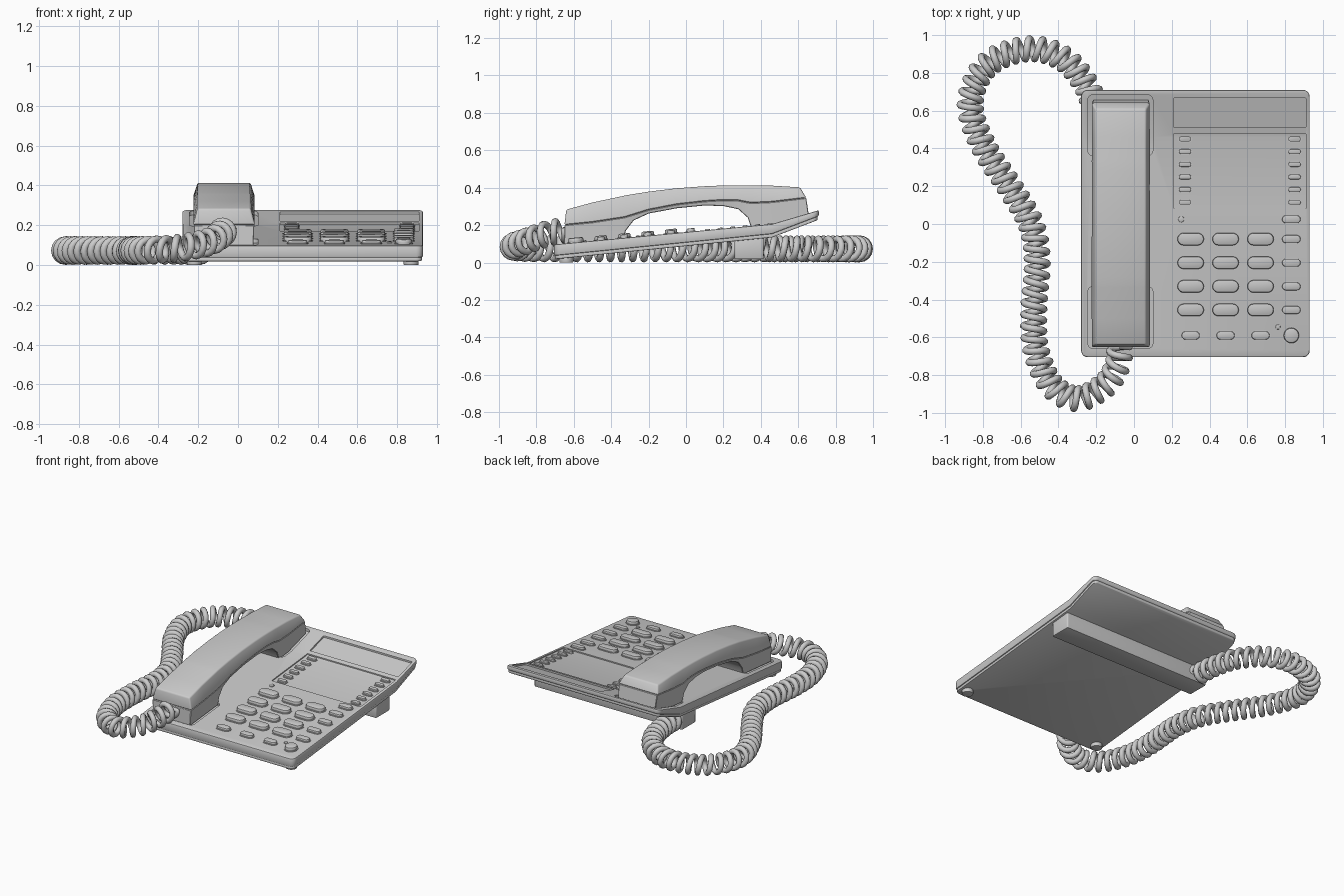
import bpy, bmesh, math
from mathutils import Vector

if "Cube" in bpy.data.objects:
    bpy.data.objects.remove(bpy.data.objects["Cube"])

KINK = 0.46                      # where the housing bends upward


def top(y, o=0.0):
    return 0.097 + 0.094 * (y + 0.7) + 0.2 * max(0, y - KINK) + o


def under(y, o=0.0):
    return 0.018 + 0.10 * (y + 0.7) + 0.28 * max(0, y - KINK) + o


def off(fn, o):
    return lambda y: fn(y, o)


def flat(z):
    return lambda y: z


def finish(name, bm, bevel=0.0, segs=2):
    bmesh.ops.recalc_face_normals(bm, faces=bm.faces[:])
    if bevel:
        edges = [e for e in bm.edges if e.calc_face_angle(0) > 0.7]
        bmesh.ops.bevel(bm, geom=edges, offset=bevel, segments=segs, profile=0.5,
                        affect='EDGES', clamp_overlap=True)
    me = bpy.data.meshes.new(name)
    bm.to_mesh(me)
    bm.free()
    ob = bpy.data.objects.new(name, me)
    bpy.context.collection.objects.link(ob)
    smooth(ob)
    return ob


def smooth(ob):
    bpy.ops.object.select_all(action='DESELECT')
    ob.select_set(True)
    bpy.context.view_layer.objects.active = ob
    bpy.ops.object.shade_smooth_by_angle(angle=math.radians(35))


def prism(name, x, y, w, d, r, lo, hi, bevel=0.0, segs=2):
    """Rounded rectangle in plan, bottom and top heights following lo(y) and hi(y)."""
    pts = []
    for sx, sy, a0 in ((1, 1, 0), (-1, 1, 90), (-1, -1, 180), (1, -1, 270)):
        for i in range(6):
            a = math.radians(a0 + 18 * i)
            p = Vector((x + sx * (w / 2 - r) + r * math.cos(a),
                        y + sy * (d / 2 - r) + r * math.sin(a), 0))
            if not pts or ((p - pts[-1]).length > 1e-4 and (p - pts[0]).length > 1e-4):
                pts.append(p)
    bm = bmesh.new()
    face = bm.faces.new([bm.verts.new(p) for p in pts])
    ext = bmesh.ops.extrude_face_region(bm, geom=[face])
    for v in ext['geom']:
        if isinstance(v, bmesh.types.BMVert):
            v.co.z = 1
    if y - d / 2 < KINK < y + d / 2:
        bmesh.ops.bisect_plane(bm, geom=bm.verts[:] + bm.edges[:] + bm.faces[:],
                               plane_co=(0, KINK, 0), plane_no=(0, 1, 0))
    for v in bm.verts:
        v.co.z = hi(v.co.y) if v.co.z > 0.5 else lo(v.co.y)
    return finish(name, bm, bevel, segs)


def span(x0, x1, y0, y1):
    return (x0 + x1) / 2, (y0 + y1) / 2, x1 - x0, y1 - y0


# housing: lower tray and top cover
BX, BY, BW, BD = span(-0.28, 0.93, -0.705, 0.71)
prism("base_tray", BX, BY, BW - 0.012, BD - 0.012, 0.03, under, off(under, 0.02), 0.004)
cover = prism("top_cover", BX, BY, BW, BD, 0.035, off(under, 0.019), top, 0.007)

# recesses: handset cradle cups, display strip, directory panel
for x0, x1, y0, y1, depth, r in ((-0.245, 0.10, 0.36, 0.685, 0.02, 0.03),
                                 (-0.245, 0.10, -0.66, -0.33, 0.02, 0.03),
                                 (0.21, 0.91, 0.51, 0.668, 0.012, 0.006),
                                 (0.21, 0.91, 0.08, 0.48, 0.008, 0.006)):
    cut = prism("recess_cutter", *span(x0, x1, y0, y1), r, off(top, -depth), off(top, 0.05))
    cut.hide_render = True
    mod = cover.modifiers.new("recess", 'BOOLEAN')
    mod.operation, mod.solver, mod.object = 'DIFFERENCE', 'EXACT', cut
    bpy.context.view_layer.objects.active = cover
    bpy.ops.object.modifier_apply(modifier=mod.name)
    bpy.data.objects.remove(cut)
smooth(cover)

# support bar and front feet
prism("support_bar", *span(-0.26, 0.91, 0.26, 0.415), 0.01, flat(0.018), off(under, 0.008), 0.006)
for i, x in enumerate((-0.22, 0.87)):
    prism(f"front_foot_{i}", x, -0.64, 0.075, 0.075, 0.0375, flat(0), off(under, 0.008), 0.004)


# keys, each with a thin bezel
def key(name, x, y, w, d, h, base=0.0):
    prism(name + "_bezel", x, y, w + 0.012, d + 0.012, (d + 0.012) / 2,
          off(top, base - 0.006), off(top, base + 0.004))
    prism(name, x, y, w, d, d / 2, off(top, base - 0.006), off(top, base + h), d * 0.13)


cols = (0.30, 0.485, 0.67)
rows = (-0.08, -0.205, -0.33, -0.455)
for y in rows:
    for x in cols:
        key("dial_key", x, y, 0.14, 0.066, 0.024)
for y in (0.025,) + rows:
    key("function_key", 0.833, y, 0.098, 0.042, 0.018)
for x in cols:
    key("bottom_key", x, -0.59, 0.096, 0.044, 0.018)
for i in range(6):
    for x in (0.27, 0.85):
        key("memory_key", x, 0.45 - 0.067 * i, 0.066, 0.026, 0.014, -0.008)
key("round_key", 0.833, -0.59, 0.082, 0.082, 0.026)
for x, y, d in ((0.25, 0.025, 0.032), (0.762, -0.545, 0.026)):
    prism("indicator", x, y, d, d, d / 2, off(top, -0.005), off(top, 0.007), 0.003)

# handset stations: (y, z) of the bottom, seam and top edges
HX = -0.07
stations = [(-.652, .090, -.650, .200, -.640, .283), (-.50, .104, -.50, .215, -.50, .321),
            (-.335, .119, -.335, .240, -.335, .356), (-.322, .170, -.322, .243, -.322, .359),
            (-.28, .225, -.28, .256, -.28, .366), (-.20, .262, -.20, .281, -.20, .379),
            (-.05, .290, -.05, .310, -.05, .397), (.10, .305, .10, .327, .10, .408),
            (.20, .302, .20, .333, .20, .412), (.28, .285, .28, .331, .28, .413),
            (.33, .240, .33, .321, .33, .413), (.35, .182, .35, .318, .35, .412),
            (.46, .193, .46, .323, .46, .411), (.657, .250, .643, .345, .610, .402)]


def loft(name, lower, w0, w1, bevel, segs):
    bm = bmesh.new()
    rings = []
    for s in stations:
        (ya, za, yb, zb) = s[0:4] if lower else s[2:6]
        rings.append([bm.verts.new(c) for c in ((HX - w0, ya, za), (HX + w0, ya, za),
                                                (HX + w1, yb, zb), (HX - w1, yb, zb))])
    for a, b in zip(rings, rings[1:]):
        for i in range(4):
            j = (i + 1) % 4
            bm.faces.new((a[i], a[j], b[j], b[i]))
    bm.faces.new(rings[0])
    bm.faces.new(rings[-1][::-1])
    return finish(name, bm, bevel, segs)


loft("handset_lower_shell", True, 0.147, 0.152, 0.003, 1)
loft("handset_upper_shell", False, 0.156, 0.134, 0.010, 3)

# coiled cord: smooth centre line, then a helix around it
path = [Vector(p) for p in (
    (-.19, .40, .073), (-.20, .56, .073), (-.25, .73, .073), (-.38, .88, .073), (-.57, .927, .073),
    (-.78, .84, .073), (-.867, .64, .073), (-.80, .42, .073), (-.66, .20, .073), (-.545, 0, .073),
    (-.512, -.20, .073), (-.53, -.45, .073), (-.52, -.66, .073), (-.44, -.85, .075),
    (-.30, -.925, .085), (-.15, -.85, .115), (-.085, -.74, .155), (-.075, -.645, .175))]
ends = [2 * path[0] - path[1]] + path + [2 * path[-1] - path[-2]]
line = []
for a, b, c, d in zip(ends, ends[1:], ends[2:], ends[3:]):
    for k in range(40):
        t = k / 40
        line.append(0.5 * (2 * b + (c - a) * t + (2 * a - 5 * b + 4 * c - d) * t * t
                           + (3 * b - a - 3 * c + d) * t ** 3))
line.append(path[-1])
dist = [0.0]
for a, b in zip(line, line[1:]):
    dist.append(dist[-1] + (b - a).length)
TURNS, STEPS = round(dist[-1] / 0.06), 16
coil, seg = [line[0]], 0
for n in range(TURNS * STEPS + 1):
    s = dist[-1] * n / (TURNS * STEPS)
    while seg < len(line) - 2 and dist[seg + 1] < s:
        seg += 1
    f = (s - dist[seg]) / (dist[seg + 1] - dist[seg])
    tan = (line[seg + 1] - line[seg]).normalized()
    side = tan.cross(Vector((0, 0, 1))).normalized()
    ang = 2 * math.pi * n / STEPS
    coil.append(line[seg].lerp(line[seg + 1], f)
                + 0.054 * (math.cos(ang) * side + math.sin(ang) * side.cross(tan)))
coil.append(line[-1])
curve = bpy.data.curves.new("coiled_cord", 'CURVE')
curve.dimensions, curve.bevel_depth, curve.bevel_resolution = '3D', 0.0185, 2
curve.use_fill_caps = True
spline = curve.splines.new('POLY')
spline.points.add(len(coil) - 1)
for p, c in zip(spline.points, coil):
    p.co = (*c, 1)
cord = bpy.data.objects.new("coiled_cord", curve)
bpy.context.collection.objects.link(cord)
bpy.ops.object.select_all(action='DESELECT')
cord.select_set(True)
bpy.context.view_layer.objects.active = cord
bpy.ops.object.convert(target='MESH')
bpy.ops.object.shade_smooth_by_angle(angle=math.radians(60))
